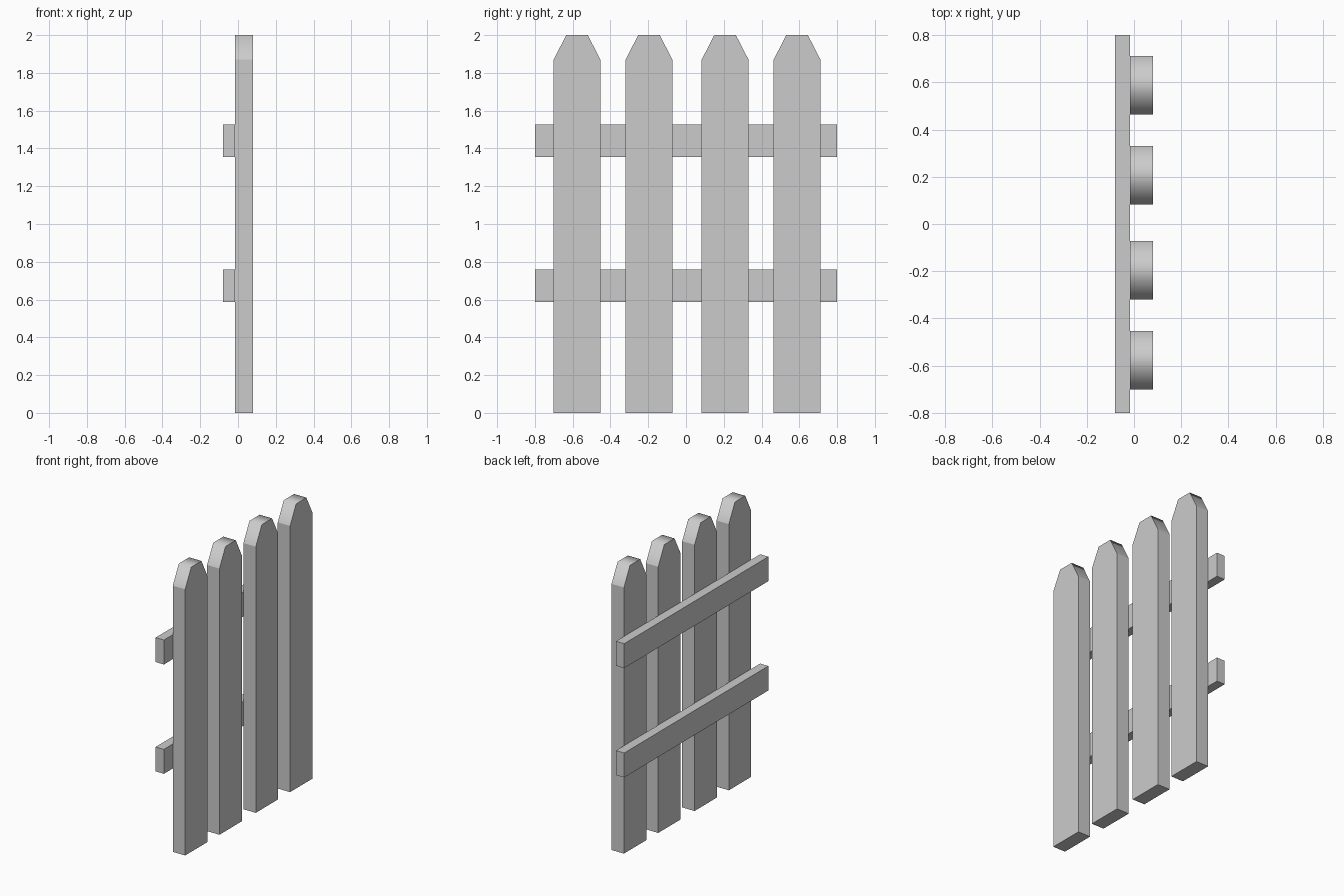
import bpy
import bmesh

if "Cube" in bpy.data.objects:
    bpy.data.objects.remove(bpy.data.objects["Cube"])


def extrude_profile(name, profile, x0, x1, smooth_edges=()):
    """Extrude a (y, z) outline along x; listed outline sides are smooth shaded."""
    bm = bmesh.new()
    back = [bm.verts.new((x0, y, z)) for y, z in profile]
    front = [bm.verts.new((x1, y, z)) for y, z in profile]
    bm.faces.new(front)
    bm.faces.new(back[::-1])
    n = len(profile)
    for i in range(n):
        j = (i + 1) % n
        face = bm.faces.new((back[i], back[j], front[j], front[i]))
        face.smooth = i in smooth_edges
    bmesh.ops.recalc_face_normals(bm, faces=bm.faces[:])
    mesh = bpy.data.meshes.new(name)
    bm.to_mesh(mesh)
    bm.free()
    obj = bpy.data.objects.new(name, mesh)
    bpy.context.collection.objects.link(obj)
    return obj


FACE_X = -0.016   # plane where rails meet pickets
HALF_W, TIP_W, SHOULDER = 0.124, 0.057, 1.87

# Pickets with clipped, softly shaded tops
for i, y in enumerate((-0.577, -0.196, 0.207, 0.588)):
    outline = [(y - HALF_W, 0), (y + HALF_W, 0), (y + HALF_W, SHOULDER),
               (y + TIP_W, 2), (y - TIP_W, 2), (y - HALF_W, SHOULDER)]
    extrude_profile(f"picket_{i + 1}", outline, FACE_X, 0.08, smooth_edges=(2, 3, 4))

# Horizontal rails behind the pickets
for name, z0, z1 in (("lower_rail", 0.586, 0.758), ("upper_rail", 1.354, 1.526)):
    extrude_profile(name, [(-0.8, z0), (0.8, z0), (0.8, z1), (-0.8, z1)], -0.08, FACE_X)
